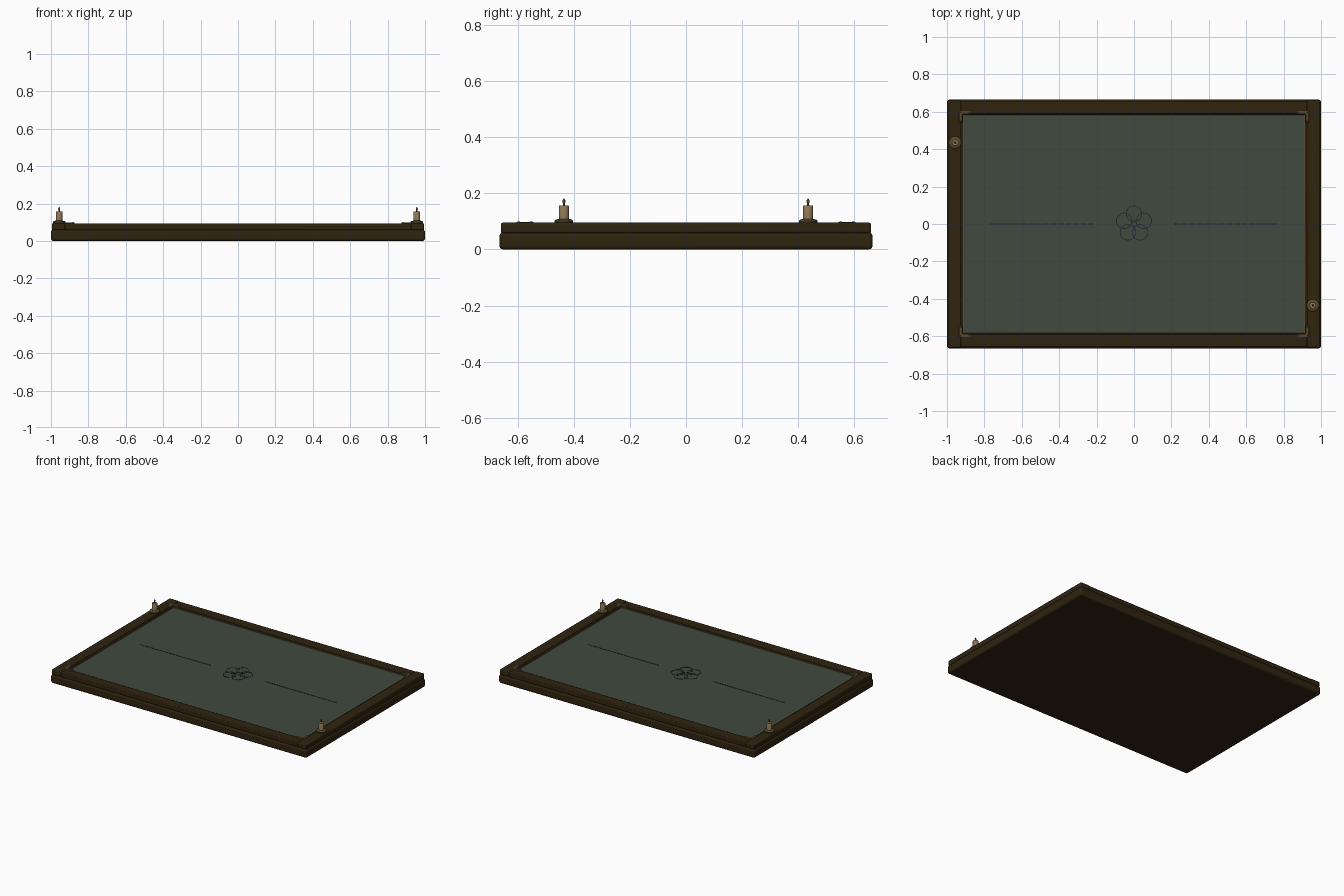
import bpy, bmesh, math

if "Cube" in bpy.data.objects:
    bpy.data.objects.remove(bpy.data.objects["Cube"])


def material(name, rgb):
    m = bpy.data.materials.new(name)
    m.diffuse_color = (*rgb, 1)
    m.use_nodes = True
    m.node_tree.nodes["Principled BSDF"].inputs["Base Color"].default_value = m.diffuse_color
    return m


WOOD = material("dark wood", (0.029, 0.017, 0.005))
FELT = material("green felt", (0.050, 0.067, 0.050))
BRASS = material("aged brass", (0.10, 0.068, 0.027))
PALE = material("pale brass", (0.28, 0.19, 0.095))
INK = material("dark inlay", (0.014, 0.019, 0.017))


def finish(name, bm, mat, bevel=0, segments=2):
    bmesh.ops.recalc_face_normals(bm, faces=bm.faces)
    me = bpy.data.meshes.new(name)
    bm.to_mesh(me)
    bm.free()
    ob = bpy.data.objects.new(name, me)
    bpy.context.collection.objects.link(ob)
    me.materials.append(mat)
    if bevel:
        mod = ob.modifiers.new("rounded edges", 'BEVEL')
        mod.width, mod.segments = bevel, segments
    bpy.context.view_layer.objects.active = ob
    ob.select_set(True)
    bpy.ops.object.shade_smooth_by_angle(angle=math.radians(35))
    ob.select_set(False)
    return ob


def box(name, lo, hi, mat, bevel=0, segments=2):
    bm = bmesh.new()
    bmesh.ops.create_cube(bm, size=1)
    for v in bm.verts:
        v.co = [(a + b) / 2 + c * (b - a) for a, b, c in zip(lo, hi, v.co)]
    return finish(name, bm, mat, bevel, segments)


def lathe(name, profile, loc, mat, sides=24):
    # rows of (radius, height), capped at both ends
    bm = bmesh.new()
    rows = [[bm.verts.new((r * math.cos(2 * math.pi * i / sides),
                           r * math.sin(2 * math.pi * i / sides), z))
             for i in range(sides)] for r, z in profile]
    for a, b in zip(rows, rows[1:]):
        for i in range(sides):
            j = (i + 1) % sides
            bm.faces.new((a[i], a[j], b[j], b[i]))
    bm.faces.new(rows[0])
    bm.faces.new(rows[-1])
    ob = finish(name, bm, mat)
    ob.location = loc
    return ob


def ring(name, radius, tube, loc, mat, sides=40):
    bm = bmesh.new()
    prof = [(radius - tube, 0), (radius + tube, 0),
            (radius + tube, 0.0015), (radius - tube, 0.0015)]
    rows = [[bm.verts.new((r * math.cos(2 * math.pi * i / sides),
                           r * math.sin(2 * math.pi * i / sides), z))
             for r, z in prof] for i in range(sides)]
    for i in range(sides):
        a, b = rows[i], rows[(i + 1) % sides]
        for k in range(4):
            bm.faces.new((a[k], a[(k + 1) % 4], b[(k + 1) % 4], b[k]))
    ob = finish(name, bm, mat)
    ob.location = loc
    return ob


# Wooden base and playing surface
box("base_board", (-1, -0.665, 0), (1, 0.665, 0.06), WOOD, 0.013, 3)
TOP = 0.08
box("felt_surface", (-0.93, -0.60, 0.05), (0.93, 0.60, TOP), FELT)

for s, side in ((-1, "a"), (1, "b")):
    # Frame rails
    xs = sorted((s * 0.925, s * 0.995))
    box("side_rail_" + side, (xs[0], -0.66, 0.058), (xs[1], 0.66, 0.095), WOOD, 0.006)
    ys = sorted((s * 0.59, s * 0.658))
    box("long_rail_" + side, (-0.925, ys[0], 0.058), (0.925, ys[1], 0.093), WOOD, 0.005)

    # Stepped inner lip
    xs = sorted((s * 0.913, s * 0.927))
    box("side_lip_" + side, (xs[0], -0.592, 0.06), (xs[1], 0.592, 0.086), WOOD, 0.002, 1)
    ys = sorted((s * 0.584, s * 0.592))
    box("long_lip_" + side, (-0.913, ys[0], 0.06), (0.913, ys[1], 0.086), WOOD, 0.002, 1)

    # Thin brass trim around the felt
    xs = sorted((s * 0.910, s * 0.913))
    box("side_trim_" + side, (xs[0], -0.584, 0.07), (xs[1], 0.584, 0.084), BRASS)
    ys = sorted((s * 0.580, s * 0.584))
    box("long_trim_" + side, (-0.910, ys[0], 0.07), (0.910, ys[1], 0.084), BRASS)

    # Broken inlaid centre line
    for i in range(14):
        x = s * (0.23 + i * 0.04)
        box("centre_dash", (x - 0.0165, -0.0022, TOP), (x + 0.0165, 0.0022, TOP + 0.0015), INK)

# L-shaped corner brackets with small studs
L = [(0.935, 0.605), (0.873, 0.605), (0.873, 0.587),
     (0.917, 0.587), (0.917, 0.543), (0.935, 0.543)]
for sx in (-1, 1):
    for sy in (-1, 1):
        bm = bmesh.new()
        lower = bm.faces.new([bm.verts.new((sx * x, sy * y, 0.083)) for x, y in L])
        ext = bmesh.ops.extrude_face_region(bm, geom=[lower])
        for v in ext["geom"]:
            if isinstance(v, bmesh.types.BMVert):
                v.co.z = 0.098
        finish("corner_bracket", bm, BRASS, 0.0015, 1)
        for x, y in ((0.882, 0.596), (0.926, 0.596), (0.926, 0.552)):
            lathe("bracket_stud", [(0.0045, 0), (0.0045, 0.001), (0.002, 0.0025)],
                  (sx * x, sy * y, 0.0975), WOOD, 10)

# Five overlapping inlaid rings and a small centre ring
for k in range(5):
    a = math.radians(90 + 72 * k)
    ring("inlay_ring", 0.0415, 0.002,
         (0.055 * math.cos(a), 0.055 * math.sin(a), TOP), INK)
ring("inlay_centre", 0.015, 0.002, (0, 0, TOP), INK, 24)

# Two brass posts on diagonally opposite side rails
for x, y in ((-0.956, 0.435), (0.956, -0.435)):
    lathe("post_foot", [(0.031, 0), (0.033, 0.003), (0.033, 0.008), (0.029, 0.012),
                        (0.021, 0.014)], (x, y, 0.094), BRASS)
    lathe("post_body", [(0.018, 0), (0.018, 0.046), (0.0165, 0.049)],
          (x, y, 0.107), PALE)
    lathe("post_pin", [(0.003, 0), (0.003, 0.008), (0.0055, 0.013), (0.005, 0.020),
                       (0.0015, 0.026)], (x, y, 0.155), BRASS, 12)
